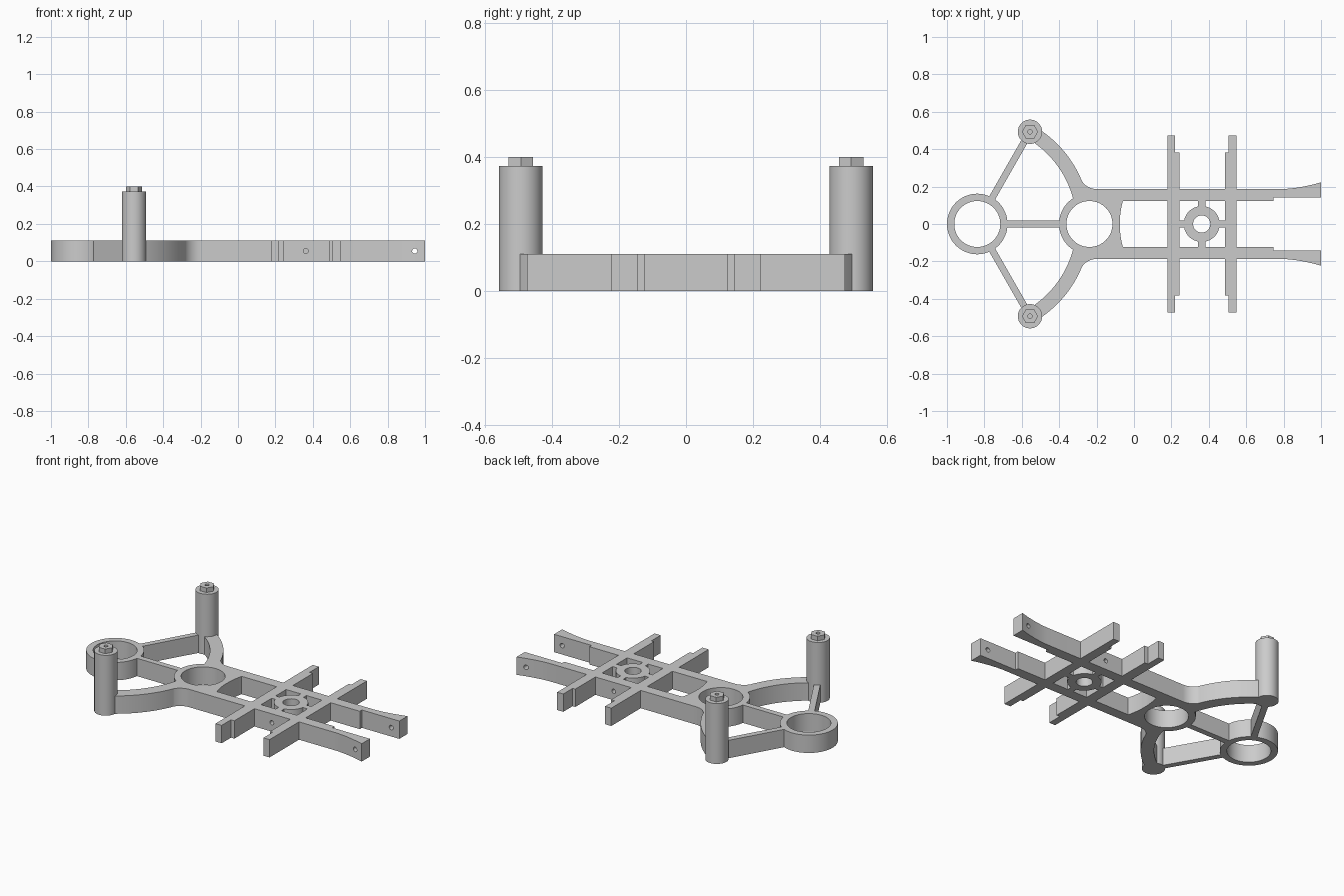
import bpy, bmesh
from math import sin, cos, pi, radians, atan2, hypot

cube = bpy.data.objects.get("Cube")
if cube:
    bpy.data.objects.remove(cube, do_unlink=True)

grey = bpy.data.materials.new("plain grey")
grey.use_nodes = True
grey.diffuse_color = (0.6, 0.6, 0.6, 1)
grey.node_tree.nodes["Principled BSDF"].inputs["Base Color"].default_value = grey.diffuse_color

H = 0.11          # frame thickness
END = -0.838      # centre of the end ring
MID = -0.238      # centre of the middle ring
HUB = 0.362       # centre of the small hub
POST = (-0.556, 0.493)


def prism(name, pts, z0=0.0, z1=H):
    """Extrude a flat outline between two heights."""
    bm = bmesh.new()
    face = bm.faces.new([bm.verts.new((x, y, z0)) for x, y in pts])
    bm.normal_update()
    if face.normal.z < 0:
        face.normal_flip()
    top = bmesh.ops.extrude_face_region(bm, geom=[face])["geom"]
    for v in top:
        if isinstance(v, bmesh.types.BMVert):
            v.co.z = z1
    face = [f for f in bm.faces if all(v.co.z == z0 for v in f.verts)]
    for f in face:
        f.normal_update()
    bmesh.ops.recalc_face_normals(bm, faces=bm.faces)
    mesh = bpy.data.meshes.new(name)
    bm.to_mesh(mesh)
    bm.free()
    ob = bpy.data.objects.new(name, mesh)
    bpy.context.collection.objects.link(ob)
    mesh.materials.append(grey)
    return ob


def arc(cx, cy, r, a0, a1, n=24):
    return [(cx + r * cos(a0 + (a1 - a0) * i / n), cy + r * sin(a0 + (a1 - a0) * i / n))
            for i in range(n + 1)]


def disc(name, cx, cy, r, z0=0.0, z1=H, n=64):
    return prism(name, arc(cx, cy, r, 0, 2 * pi, n)[:-1], z0, z1)


def box(name, x0, x1, y0, y1):
    return prism(name, [(x0, y0), (x1, y0), (x1, y1), (x0, y1)])


def flip(pts):
    return [(x, -y) for x, y in pts]


def pin(name, x, y0, y1, r):
    """Cutter cylinder lying along y at mid height."""
    ob = disc(name, 0, 0, r, y0, y1, 24)
    for v in ob.data.vertices:
        a, b, c = v.co
        v.co = (x + b, c, H / 2 + a)
    return ob


def combine(base, others, operation):
    for other in others:
        mod = base.modifiers.new("cut", 'BOOLEAN')
        mod.operation, mod.solver, mod.object = operation, 'EXACT', other
        other.hide_render = True
    bpy.context.view_layer.update()
    result = base.evaluated_get(bpy.context.evaluated_depsgraph_get())
    mesh = bpy.data.meshes.new_from_object(result)
    base.modifiers.clear()
    base.data = mesh
    for other in others:
        bpy.data.objects.remove(other, do_unlink=True)


def smooth(ob):
    bpy.ops.object.select_all(action='DESELECT')
    ob.select_set(True)
    bpy.context.view_layer.objects.active = ob
    bpy.ops.object.shade_smooth_by_angle(angle=radians(30))


# Central body: fillets into the arms, shallow concave edge facing the hub
FIL = 0.094
a = atan2(0.187 + FIL, -0.2 - END)
fillet = arc(-0.2, 0.187 + FIL, FIL, pi + a, 1.5 * pi, 12)
ys = [0.122 * (1 - i / 8) for i in range(9)]
half = fillet + [(-0.06, 0.187)] + [(-0.06 - 0.016 * (1 - (y / 0.122) ** 2), y) for y in ys]
frame = prism("frame", half + flip(half)[::-1][1:])

# Rings, connecting bar and hub with its cross spokes
parts = [disc("middle_ring", MID, 0, 0.163), disc("end_ring", END, 0, 0.162),
         box("connecting_bar", END + 0.14, MID - 0.14, -0.018, 0.018),
         disc("hub", HUB, 0, 0.096),
         box("spoke_long", 0.2, 0.52, -0.019, 0.019),
         box("spoke_cross", HUB - 0.019, HUB + 0.019, -0.15, 0.15)]

# Crossing bars with narrowed tips
for x0, x1, t0, t1 in ((0.178, 0.243, 0.178, 0.22), (0.487, 0.547, 0.505, 0.547)):
    parts += [box("cross_bar", x0, x1, -0.383, 0.383),
              box("cross_bar_tip", t0, t1, -0.474, 0.474)]

# Mirrored rails, curved arms and diagonal struts
flare = [(0.79 + 0.21 * i / 8, 0.187 + 0.036 * (i / 8) ** 1.7) for i in range(9)]
rail = [(-0.1, 0.122), (0.745, 0.122), (0.745, 0.143), (1, 0.143)] + flare[::-1] + [(-0.1, 0.187)]
arm = arc(END, 0, 0.605, radians(14), radians(58)) + arc(END, 0, 0.53, radians(58), radians(14))
dx, dy = POST[0] - END, POST[1]
d = hypot(dx, dy)
ux, uy = dx / d, dy / d
strut = [(END + ux * t - uy * w, uy * t + ux * w)
         for t, w in ((0.14, -0.018), (d, -0.018), (d, 0.018), (0.14, 0.018))]
for name, outline in (("rail", rail), ("arm", arm), ("strut", strut)):
    parts += [prism(name, outline), prism(name, flip(outline))]
combine(frame, parts, 'UNION')

# Ring bores, hub bore and pin holes
cutters = [disc("bore", x, 0, r, -0.1, 0.3) for x, r in ((END, 0.123), (MID, 0.123), (HUB, 0.046))]
cutters += [pin("tip_hole", 0.945, -0.4, 0.4, 0.014),
            pin("hub_hole_front", HUB, -0.3, -0.075, 0.013),
            pin("hub_hole_back", HUB, 0.075, 0.3, 0.013)]
combine(frame, cutters, 'DIFFERENCE')
smooth(frame)

# Upright posts with hexagonal caps and a small top hole
for name, side in (("back_post", 1), ("front_post", -1)):
    px, py = POST[0], POST[1] * side
    post = disc(name, px, py, 0.065, 0, 0.372)
    combine(post, [disc("hex_cap", px, py, 0.043, 0.3, 0.4, 6)], 'UNION')
    combine(post, [disc("cap_hole", px, py, 0.012, 0.33, 0.5, 20)], 'DIFFERENCE')
    smooth(post)
